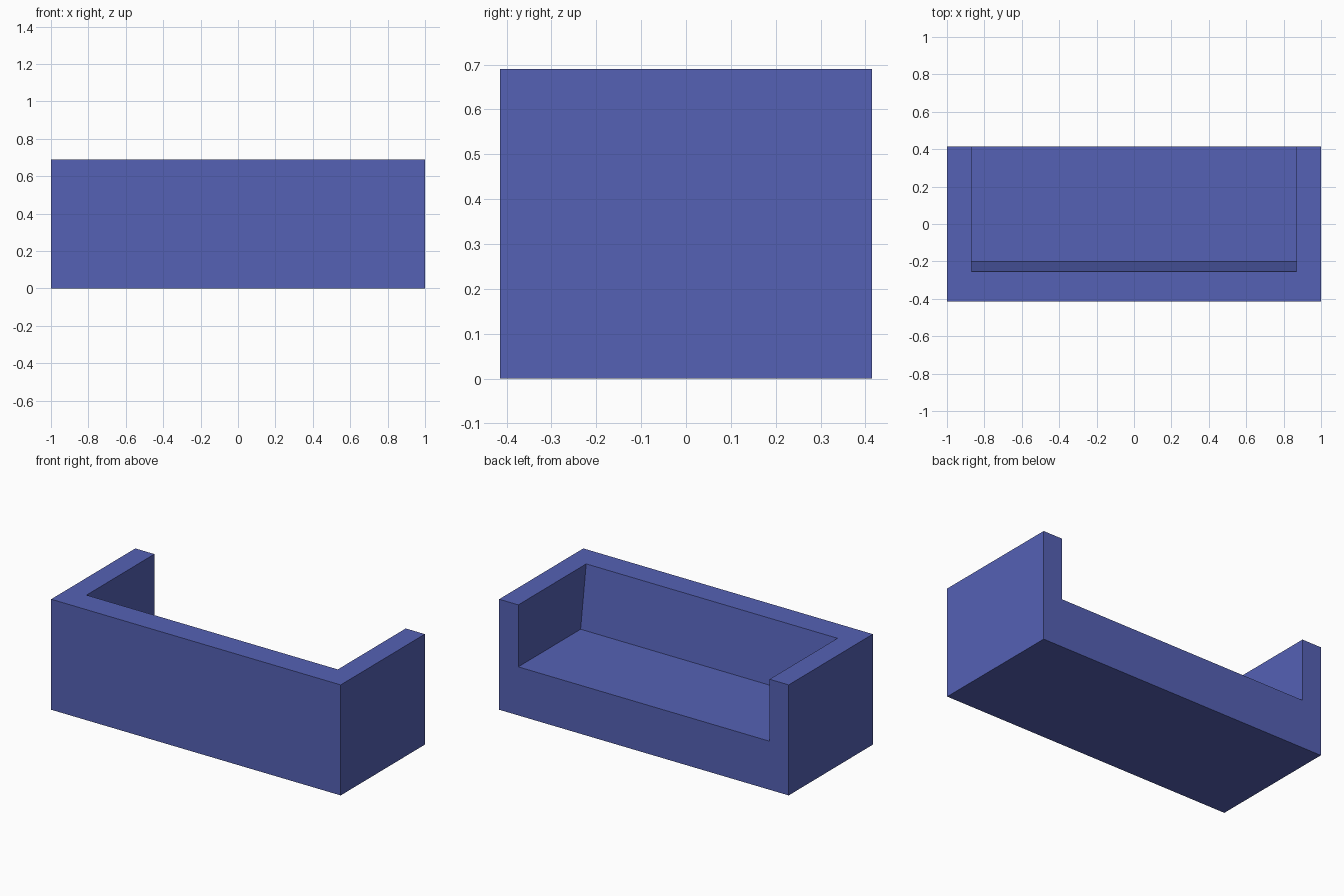
import bpy
import bmesh

WIDTH, DEPTH, HEIGHT = 2.0, 0.83, 0.69
SEAT_Z = 0.303          # top of the seat
ARM_INNER = 0.868       # inner face of each arm
BACK_LOW, BACK_TOP = -0.2, -0.255   # sloped backrest, at seat and at rim

if "Cube" in bpy.data.objects:
    bpy.data.objects.remove(bpy.data.objects["Cube"], do_unlink=True)

fabric = bpy.data.materials.new("blue fabric")
fabric.use_nodes = True
colour = (0.09, 0.12, 0.46, 1)
fabric.diffuse_color = colour
fabric.node_tree.nodes["Principled BSDF"].inputs["Base Color"].default_value = colour


def prism(name, profile, half_width):
    """Extrude a (y, z) side profile symmetrically along x."""
    bm = bmesh.new()
    face = bm.faces.new([bm.verts.new((-half_width, y, z)) for y, z in profile])
    side = bmesh.ops.extrude_face_region(bm, geom=[face])["geom"]
    moved = [v for v in side if isinstance(v, bmesh.types.BMVert)]
    bmesh.ops.translate(bm, verts=moved, vec=(2 * half_width, 0, 0))
    bmesh.ops.recalc_face_normals(bm, faces=bm.faces)
    mesh = bpy.data.meshes.new(name)
    bm.to_mesh(mesh)
    bm.free()
    mesh.materials.append(fabric)
    obj = bpy.data.objects.new(name, mesh)
    bpy.context.collection.objects.link(obj)
    return obj


# Solid block of the sofa
d = DEPTH / 2
sofa = prism("sofa_body", [(-d, 0), (d, 0), (d, HEIGHT), (-d, HEIGHT)], WIDTH / 2)

# Seat recess: open at the top and the seating side, with a sloped backrest
over = 0.2
slope = (BACK_TOP - BACK_LOW) / (HEIGHT - SEAT_Z)
recess = prism("seat_recess_cutter", [
    (BACK_LOW, SEAT_Z),
    (d + over, SEAT_Z),
    (d + over, HEIGHT + over),
    (BACK_TOP + slope * over, HEIGHT + over),
], ARM_INNER)
recess.hide_render = True

cut = sofa.modifiers.new("seat recess", 'BOOLEAN')
cut.operation = 'DIFFERENCE'
cut.solver = 'EXACT'
cut.object = recess

# Apply the cut and drop the helper
bpy.context.view_layer.objects.active = sofa
bpy.ops.object.modifier_apply(modifier=cut.name)
bpy.data.objects.remove(recess, do_unlink=True)
